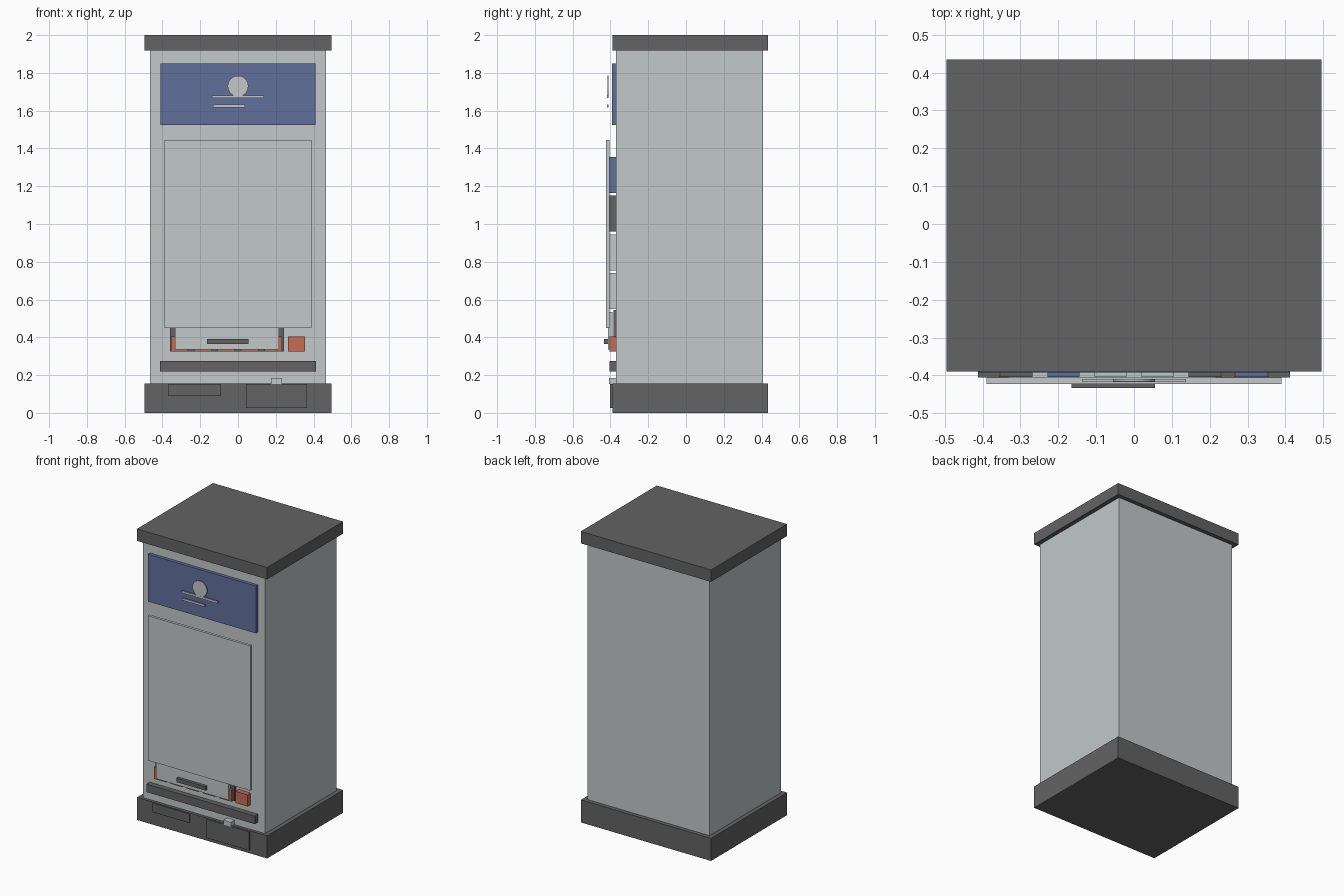
import bpy, math

cube = bpy.data.objects.get("Cube")
if cube:
    bpy.data.objects.remove(cube, do_unlink=True)


def material(name, rgb):
    m = bpy.data.materials.new(name)
    m.use_nodes = True
    m.diffuse_color = (*rgb, 1)
    m.node_tree.nodes["Principled BSDF"].inputs["Base Color"].default_value = (*rgb, 1)
    return m


light = material("light_grey", (0.54, 0.58, 0.59))
dark = material("dark_grey", (0.125, 0.125, 0.125))
blue = material("slate_blue", (0.12, 0.16, 0.33))
orange = material("burnt_orange", (0.56, 0.15, 0.09))


def box(name, mat, x, y, z):
    """Box from (min, max) ranges on each axis."""
    bpy.ops.mesh.primitive_cube_add(size=1, location=[sum(r) / 2 for r in (x, y, z)])
    o = bpy.context.object
    o.name = name
    o.scale = [r[1] - r[0] for r in (x, y, z)]
    bpy.ops.object.transform_apply(location=False, rotation=False, scale=True)
    o.data.materials.append(mat)
    return o


FACE = -0.37  # front plane of the cabinet

# Cabinet with overhanging base and cap
box("cabinet", light, (-0.465, 0.465), (FACE, 0.407), (0.001, 1.95))
box("base", dark, (-0.495, 0.495), (-0.39, 0.435), (0, 0.155))
box("cap", dark, (-0.495, 0.495), (-0.39, 0.435), (1.918, 2))

# Sign board with raised disc and bars
box("sign_board", blue, (-0.41, 0.41), (-0.392, FACE), (1.525, 1.85))
bpy.ops.mesh.primitive_cylinder_add(vertices=24, radius=0.055, depth=0.006,
                                    location=(0, -0.413, 1.73),
                                    rotation=(math.pi / 2, 0, 0))
disc = bpy.context.object
disc.name = "sign_disc"
disc.data.materials.append(light)
bpy.ops.object.shade_smooth_by_angle()
box("sign_bar_long", light, (-0.137, 0.137), (-0.417, -0.409), (1.666, 1.681))
box("sign_bar_short", light, (-0.132, 0.038), (-0.417, -0.409), (1.617, 1.632))

# Goods in a grid behind the door, colours stepping along rows
palette = [dark, blue, light, light]
for col in range(6):
    cx = -0.31 + 0.124 * col
    for row in range(4):
        top = 1.355 - 0.205 * row
        box(f"item_{row}_{col}", palette[(col - row) % 4],
            (cx - 0.042, cx + 0.042), (-0.404, FACE), (top - 0.19, top))
    box(f"lower_item_{col}", orange, (cx - 0.046, cx + 0.046), (-0.404, FACE), (0.325, 0.405))

# Door panel over the goods
box("door_panel", light, (-0.39, 0.39), (-0.423, -0.405), (0.45, 1.445))

# Collection slot, flap and handle
box("slot_back", dark, (-0.36, 0.243), (-0.383, FACE), (0.325, 0.545))
box("slot_flap", light, (-0.333, 0.216), (-0.413, -0.39), (0.335, 0.535))
box("flap_handle", dark, (-0.165, 0.055), (-0.433, -0.41), (0.365, 0.392))

# Bumper rail, base covers and small latch
box("bumper_rail", dark, (-0.412, 0.412), (-0.406, FACE), (0.22, 0.275))
box("base_cover_small", dark, (-0.37, -0.09), (-0.398, -0.385), (0.09, 0.152))
box("base_cover_large", dark, (0.042, 0.365), (-0.402, -0.385), (0.025, 0.153))
box("latch", light, (0.174, 0.232), (-0.408, FACE), (0.154, 0.185))
